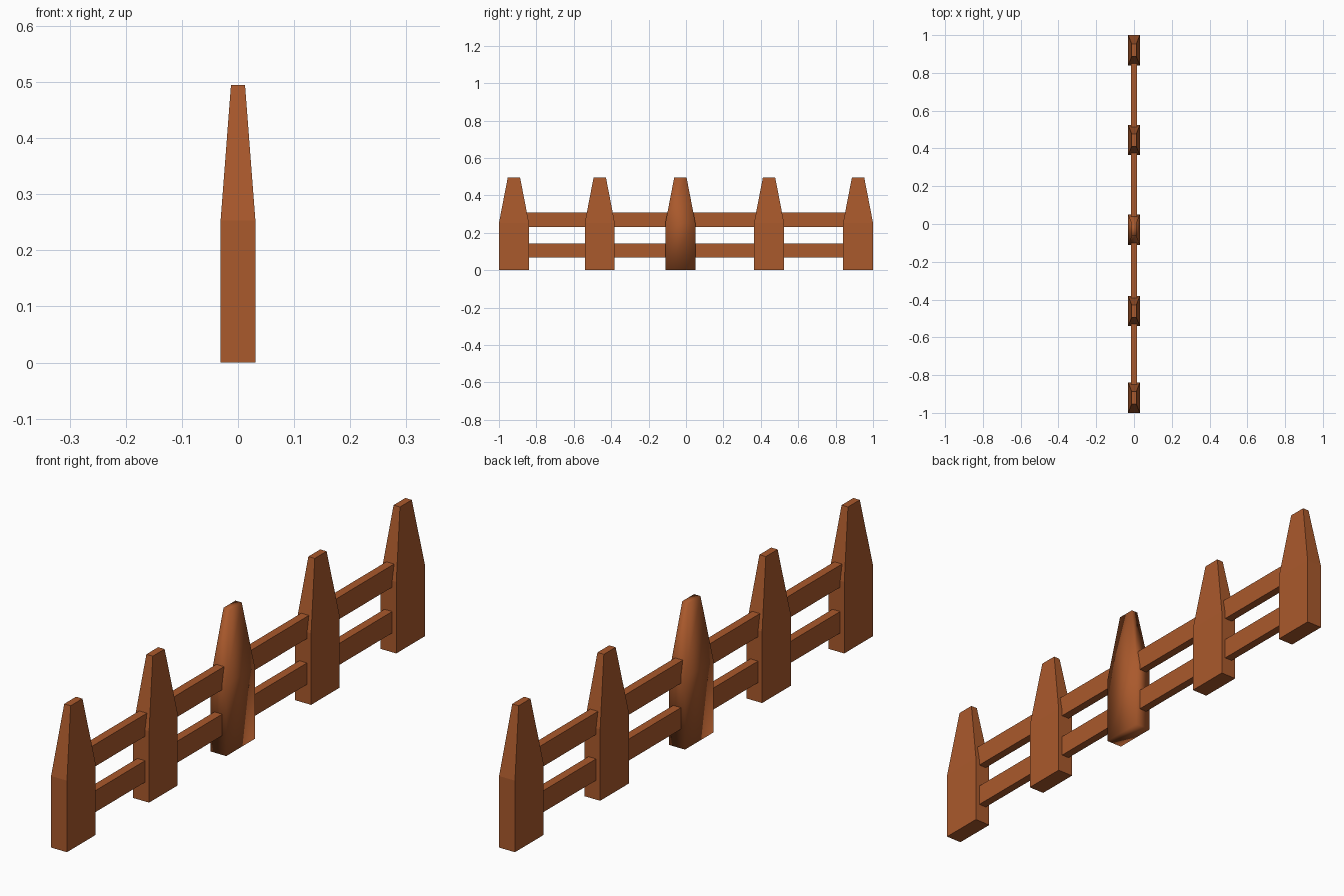
import bpy, bmesh

if "Cube" in bpy.data.objects:
    bpy.data.objects.remove(bpy.data.objects["Cube"])

wood = bpy.data.materials.new("brown_wood")
wood.diffuse_color = (0.40, 0.10, 0.025, 1)
wood.use_nodes = True
wood.node_tree.nodes["Principled BSDF"].inputs["Base Color"].default_value = wood.diffuse_color


def add_object(name, bm, smooth=False):
    bmesh.ops.recalc_face_normals(bm, faces=bm.faces)
    for f in bm.faces:
        f.smooth = smooth
    mesh = bpy.data.meshes.new(name)
    bm.to_mesh(mesh)
    bm.free()
    mesh.materials.append(wood)
    obj = bpy.data.objects.new(name, mesh)
    bpy.context.collection.objects.link(obj)
    return obj


def loft(sections):
    """Stack of rectangles (half x, half y, z), joined and capped."""
    bm = bmesh.new()
    rings = [[bm.verts.new((sx * hx, sy * hy, z))
              for sx, sy in ((-1, -1), (1, -1), (1, 1), (-1, 1))]
             for hx, hy, z in sections]
    for a, b in zip(rings, rings[1:]):
        for i in range(4):
            j = (i + 1) % 4
            bm.faces.new((a[i], a[j], b[j], b[i]))
    bm.faces.new(rings[0][::-1])
    bm.faces.new(rings[-1])
    return bm


# Tapered pickets; the middle one is smooth shaded
for i, y in enumerate((-0.92, -0.461, -0.03, 0.444, 0.92)):
    bm = loft([(0.031, 0.08, 0), (0.031, 0.08, 0.253), (0.0125, 0.033, 0.495)])
    picket = add_object(f"picket_{i + 1}", bm, smooth=(i == 2))
    picket.location.y = y

# Horizontal rails running through the pickets
for name, z0, z1 in (("lower_rail", 0.068, 0.144), ("upper_rail", 0.23, 0.308)):
    add_object(name, loft([(0.015, 0.90, z0), (0.015, 0.90, z1)]))
